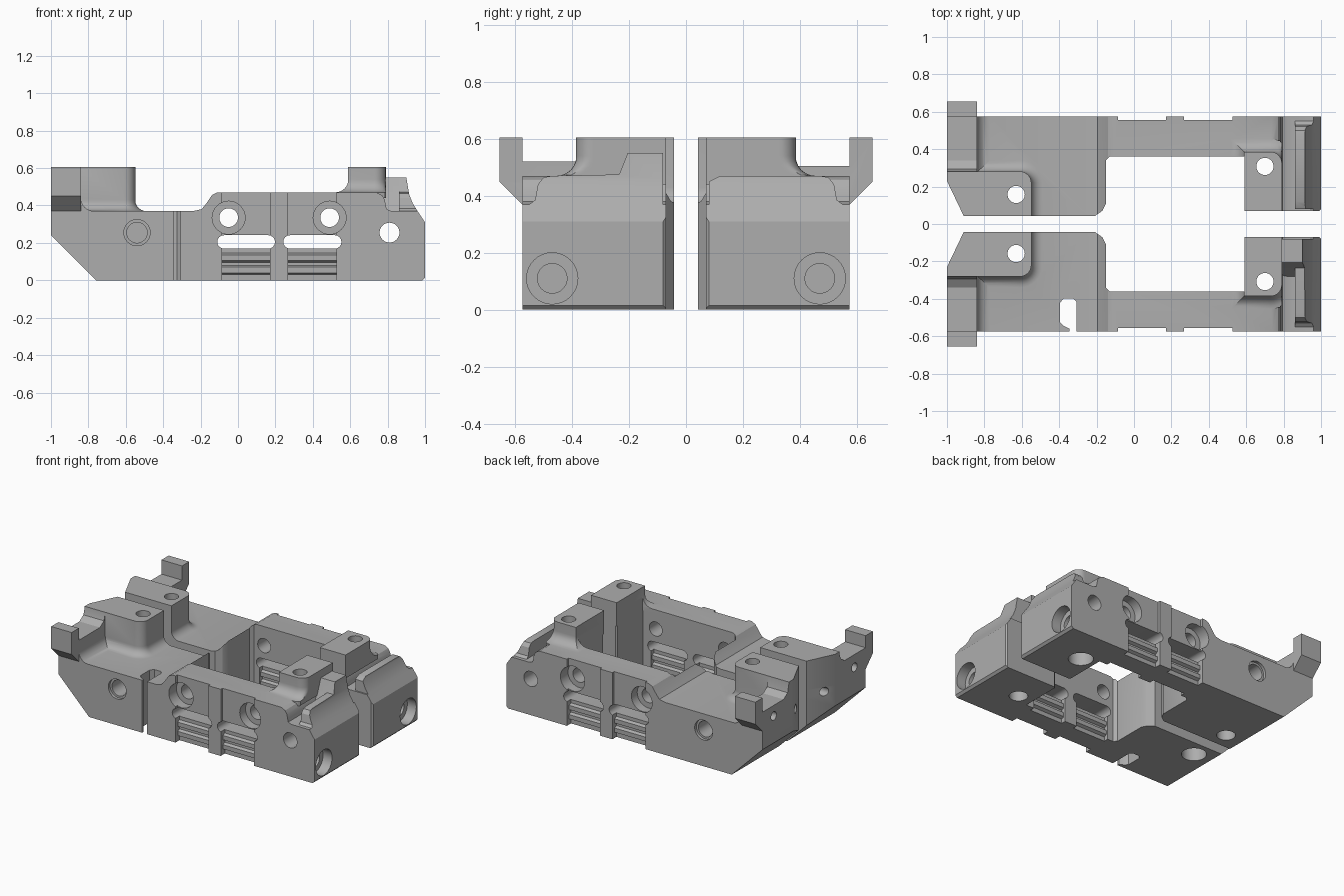
import bpy, bmesh
from math import sin, cos, pi, radians

if "Cube" in bpy.data.objects:
    bpy.data.objects.remove(bpy.data.objects["Cube"])

grey = bpy.data.materials.new("machined_grey")
grey.use_nodes = True
colour = (0.42, 0.42, 0.42, 1)
grey.diffuse_color = colour
grey.node_tree.nodes["Principled BSDF"].inputs["Base Color"].default_value = colour

side = 1  # +1 builds the back half, -1 the front half


def arc(u, v, r, a, b, n=8):
    """Points on an arc, angles in degrees."""
    angles = [radians(a + (b - a) * i / n) for i in range(n + 1)]
    return [(u + r * cos(t), v + r * sin(t)) for t in angles]


def loft(name, rings):
    """Closed solid through a stack of rings, with y flipped for the front half."""
    bm = bmesh.new()
    loops = [[bm.verts.new((x, y * side, z)) for x, y, z in ring] for ring in rings]
    for lo, hi in zip(loops, loops[1:]):
        for i in range(len(lo)):
            j = (i + 1) % len(lo)
            bm.faces.new((lo[i], lo[j], hi[j], hi[i]))
    bm.faces.new(loops[0])
    bm.faces.new(loops[-1])
    bmesh.ops.recalc_face_normals(bm, faces=bm.faces)
    mesh = bpy.data.meshes.new(name)
    bm.to_mesh(mesh)
    bm.free()
    mesh.materials.append(grey)
    ob = bpy.data.objects.new(name, mesh)
    bpy.context.collection.objects.link(ob)
    return ob


def prism(pts, axis, a, b, name="helper"):
    """Extrude a 2D outline along an axis from a to b."""
    place = {"x": lambda u, v, w: (w, u, v),
             "y": lambda u, v, w: (u, w, v),
             "z": lambda u, v, w: (u, v, w)}[axis]
    return loft(name, [[place(u, v, w) for u, v in pts] for w in (a, b)])


def combine(target, other, op):
    mod = target.modifiers.new(op, "BOOLEAN")
    mod.operation, mod.solver, mod.object = op, "EXACT", other
    bpy.context.view_layer.objects.active = target
    bpy.ops.object.modifier_apply(modifier=mod.name)
    bpy.data.objects.remove(other)
    return target


def drill(body, axis, u, v, r, a, b):
    combine(body, prism(arc(u, v, r, 0, 360 - 360 / 32, 31), axis, a, b), "DIFFERENCE")


def pillar(outline, base, top, flare):
    """Upright post whose foot flares out in a concave fillet."""
    rings = [[(x, y, base - 0.03) for x, y in outline(flare)]]
    for i in range(7):
        t = i / 6 * pi / 2
        o = max(flare * (1 - sin(t)), 0.001)
        rings.append([(x, y, base + flare * (1 - cos(t))) for x, y in outline(o)])
    rings.append([(x, y, top) for x, y in outline(0.001)])
    return loft("pillar", rings)


def tower_outline(o):
    pts = [(0.59, 0.07), (0.59, 0.36), (0.59 - o, 0.362), (0.59 - o, 0.385 + o)]
    pts += arc(0.73, 0.325, 0.06 + o, 90, 0) + [(0.79, 0.07)]
    return [(min(x, 0.79), y) for x, y in pts]


def block_outline(o):
    pts = [(-0.91, 0.042), (-1, 0.23), (-1, 0.28 + o)]
    return pts + arc(-0.61, 0.22, 0.06 + o, 90, 0) + [(-0.55 + o, 0.042)]


def build_half(s):
    global side
    side = s
    front = s < 0

    # main body: plan outline intersected with side profile
    plan = [(-1, 0.575), (-1, 0.23), (-0.91, 0.042), (-0.21, 0.042), (-0.17, 0.07),
            (-0.15, 0.11), (-0.15, 0.34), (-0.13, 0.362), (0.59, 0.362), (0.59, 0.08),
            (0.6, 0.07), (0.99, 0.07), (1, 0.08), (1, 0.575)]
    profile = [(-0.76, 0), (0.985, 0), (1, 0.015), (1, 0.31), (0.96, 0.37), (0.82, 0.37),
               (0.795, 0.38), (0.79, 0.4), (0.785, 0.43), (0.77, 0.455), (0.74, 0.47),
               (-0.11, 0.47), (-0.14, 0.455), (-0.17, 0.41), (-0.195, 0.38), (-0.24, 0.37),
               (-1, 0.37), (-1, 0.24)]
    body = prism(plan, "z", -0.1, 0.8, "front_half" if front else "back_half")
    combine(body, prism(profile, "y", 0, 0.8), "INTERSECT")

    # raised mounting posts
    combine(body, pillar(block_outline, 0.37, 0.605, 0.06), "UNION")
    combine(body, pillar(tower_outline, 0.47, 0.605, 0.07), "UNION")

    # end hook with its floor and base fillet
    f = 0.52 if front else 0.505
    hook = [(0.25, 0.3), (0.25, 0.6), (0.28, 0.6), (0.295, f + 0.03), (0.34, f), (0.575, f),
            (0.575, 0.605), (0.655, 0.605), (0.655, 0.45), (0.575, 0.37), (0.5, 0.3)]
    combine(body, prism(hook, "x", -1, -0.84), "UNION")
    foot = [(-0.86, 0.35), (-0.86, 0.44), (-0.84, 0.44)]
    foot += arc(-0.77, 0.44, 0.07, 180, 270) + [(-0.77, 0.35)]
    combine(body, prism(foot, "y", 0.25, 0.575), "UNION")

    # rounded ridge along the far end
    ridge = [(0.08, 0.35), (0.55, 0.35), (0.55, 0.37), (0.53, 0.385), (0.52, 0.44),
             (0.5, 0.465), (0.47, 0.47)]
    ridge += [(0.235, 0.475), (0.205, 0.55), (0.08, 0.55)] if front else [(0.12, 0.47), (0.08, 0.45)]
    section = [(0.86, 0.3), (0.86, 0.6), (0.895, 0.6), (0.9, 0.55), (0.915, 0.46),
               (0.935, 0.41), (0.96, 0.37), (0.96, 0.3)]
    rim = combine(prism(ridge, "x", 0.8, 0.98), prism(section, "y", 0, 0.7), "INTERSECT")
    combine(body, rim, "UNION")
    if front:
        web = [(0.08, 0.35), (0.08, 0.55), (0.205, 0.55), (0.235, 0.47), (0.28, 0.37), (0.28, 0.35)]
        combine(body, prism(web, "x", 0.77, 0.88), "UNION")

    # ribbed grip panels, outside and inside, with oblong windows and bolt holes
    ribs = [(0.53, -0.02), (0.53, 0.03), (0.55, 0.04), (0.55, 0.07), (0.53, 0.08), (0.53, 0.095),
            (0.55, 0.105), (0.55, 0.135), (0.53, 0.145), (0.53, 0.2)]
    outer = [(0.62, -0.02)] + ribs + [(0.555, 0.24), (0.555, 0.5), (0.62, 0.5)]
    inner = [(0.3, -0.02)] + [(0.925 - y, z) for y, z in ribs] + [(0.3, 0.2)]
    for x0, x1, bolt in ((-0.085, 0.172, -0.05), (0.268, 0.527, 0.49)):
        combine(body, prism(outer, "x", x0, x1), "DIFFERENCE")
        combine(body, prism(inner, "x", x0, x1), "DIFFERENCE")
        window = arc(x0 + 0.01, 0.205, 0.036, 90, 270) + arc(x1 - 0.01, 0.205, 0.036, -90, 90)
        combine(body, prism(window, "y", 0.2, 0.7), "DIFFERENCE")
        drill(body, "y", bolt, 0.335, 0.05, 0.2, 0.7)
        drill(body, "y", bolt, 0.335, 0.088, 0.49, 0.7)

    # cross holes in the side walls
    drill(body, "y", 0.81, 0.255, 0.053, 0, 0.7)
    drill(body, "y", -0.54, 0.255, 0.055, 0.3, 0.7)
    drill(body, "y", -0.54, 0.255, 0.07, 0.555, 0.7)

    # end bolt holes
    drill(body, "x", 0.47, 0.11, 0.052, 0.75, 1.1)
    drill(body, "x", 0.47, 0.11, 0.09, 0.93, 1.1)
    drill(body, "x", 0.45, 0.43, 0.03, -1.1, -0.9)
    drill(body, "x", 0.16, 0.36, 0.03, -1.1, -0.8)

    # vertical bolt holes, countersunk from below
    for x, y, big in ((-0.63, 0.158, front), (0.7, 0.308, not front)):
        drill(body, "z", x, y, 0.046, -0.1, 0.8)
        drill(body, "z", x, y, 0.08 if big else 0.06, -0.1, 0.1)

    # hooked slot in the front half
    if front:
        slot = [(-0.395, 0.42), (-0.375, 0.397), (-0.325, 0.397), (-0.307, 0.415), (-0.307, 0.62),
                (-0.345, 0.62), (-0.345, 0.56), (-0.375, 0.545), (-0.395, 0.525)]
        combine(body, prism(slot, "z", -0.1, 0.6), "DIFFERENCE")

    # crisp edges, smooth bores
    bpy.ops.object.select_all(action="DESELECT")
    body.select_set(True)
    bpy.context.view_layer.objects.active = body
    bpy.ops.object.shade_smooth_by_angle(angle=radians(28))


for s in (-1, 1):
    build_half(s)
